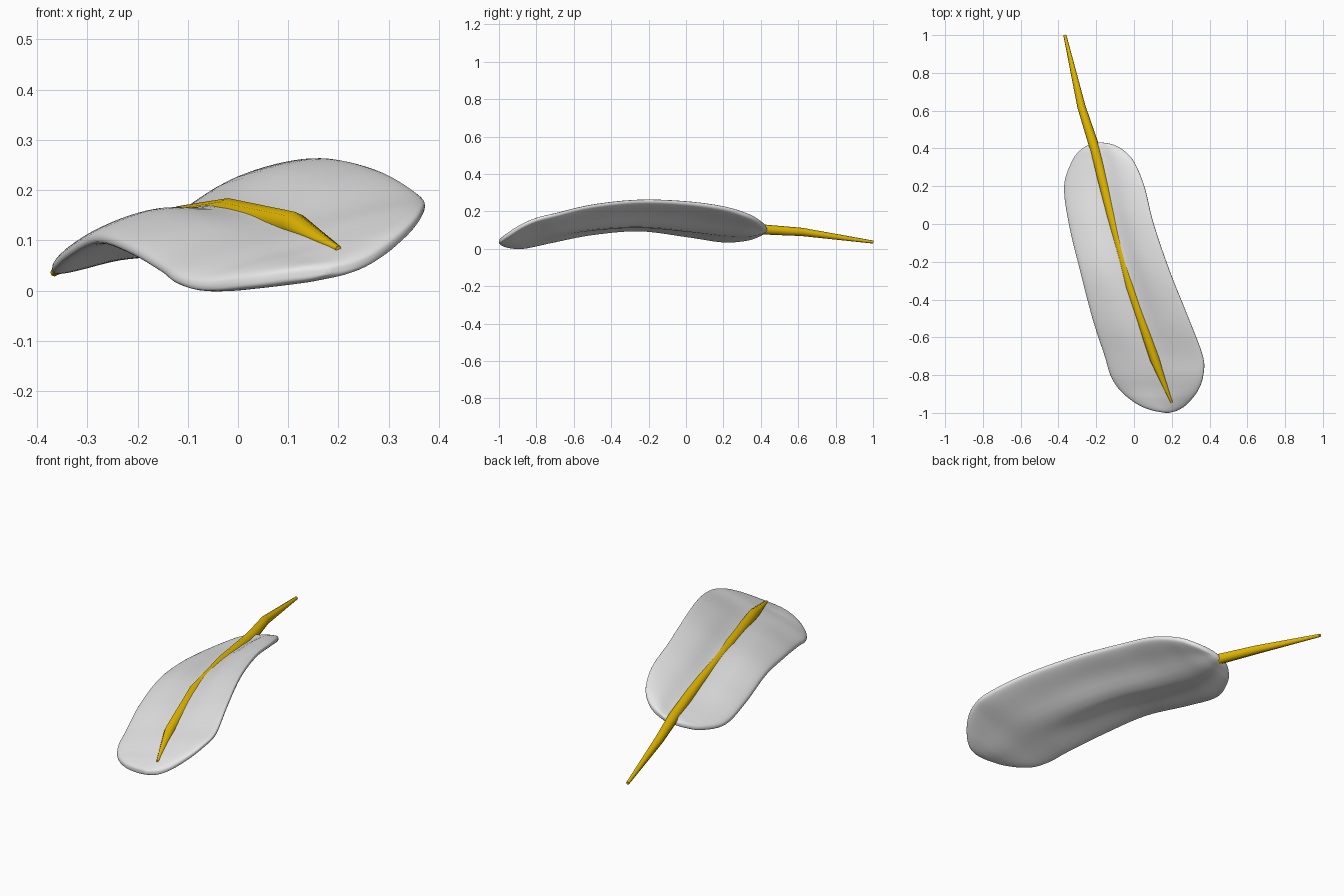
import bpy, bmesh, math
from mathutils import Vector

if "Cube" in bpy.data.objects:
    bpy.data.objects.remove(bpy.data.objects["Cube"])


def material(name, rgb):
    m = bpy.data.materials.new(name)
    m.diffuse_color = (*rgb, 1)
    m.use_nodes = True
    m.node_tree.nodes["Principled BSDF"].inputs["Base Color"].default_value = m.diffuse_color
    return m


def spline(rows, steps):
    """Catmull-Rom interpolation through rows of numbers."""
    pts = [rows[0]] + rows + [rows[-1]]
    out = []
    for i in range(1, len(pts) - 2):
        a, b, c, d = pts[i - 1:i + 3]
        for k in range(steps):
            t = k / steps
            out.append([0.5 * (2*q + (r - p)*t + (2*p - 5*q + 4*r - s)*t*t + (3*q - p - 3*r + s)*t**3)
                        for p, q, r, s in zip(a, b, c, d)])
    return out + [list(rows[-1])]


def loft(name, rings, mat, angle):
    """Skin closed rings, cap both ends."""
    bm = bmesh.new()
    loops = [[bm.verts.new(p) for p in ring] for ring in rings]
    n = len(loops[0])
    for a, b in zip(loops, loops[1:]):
        for i in range(n):
            bm.faces.new((a[i], a[(i + 1) % n], b[(i + 1) % n], b[i]))
    bm.faces.new(loops[0])
    bm.faces.new(loops[-1])
    bmesh.ops.recalc_face_normals(bm, faces=bm.faces)
    me = bpy.data.meshes.new(name)
    bm.to_mesh(me)
    bm.free()
    me.materials.append(mat)
    ob = bpy.data.objects.new(name, me)
    bpy.context.collection.objects.link(ob)
    bpy.ops.object.select_all(action='DESELECT')
    ob.select_set(True)
    bpy.context.view_layer.objects.active = ob
    bpy.ops.object.shade_smooth_by_angle(angle=math.radians(angle))
    return ob


def signed_pow(v, e):
    return math.copysign(abs(v)**e, v)


# Feather vane: y, left x, right x, left z, right z, valley depth along the shaft
stations = [
    (0.432, -0.18, -0.17, 0.103, 0.107, 0.0), (0.42, -0.235, -0.11, 0.09, 0.122, 0.004),
    (0.39, -0.285, -0.055, 0.074, 0.145, 0.01), (0.33, -0.33, 0.0, 0.054, 0.178, 0.018),
    (0.2, -0.37, 0.055, 0.043, 0.218, 0.024), (0.0, -0.345, 0.105, 0.072, 0.245, 0.032),
    (-0.25, -0.285, 0.19, 0.103, 0.253, 0.034), (-0.5, -0.22, 0.29, 0.083, 0.227, 0.024),
    (-0.7, -0.155, 0.365, 0.045, 0.18, 0.008), (-0.8, -0.125, 0.367, 0.023, 0.155, 0.006),
    (-0.88, -0.075, 0.34, 0.01, 0.12, 0.006), (-0.95, 0.01, 0.285, 0.017, 0.075, 0.003),
    (-0.985, 0.09, 0.235, 0.028, 0.05, 0.0), (-1.0, 0.165, 0.185, 0.036, 0.04, 0.0)]
rings = []
N = 56
for y, xl, xr, zl, zr, depth in spline(stations, 6):
    thin = 0.027 * min(1, (xr - xl) / 0.35)**0.5
    ring = []
    for i in range(N):
        a = 2 * math.pi * i / N
        s = signed_pow(math.cos(a), 0.8)
        f = (s + 1) / 2
        mid = zl + (zr - zl) * f - depth * math.exp(-(s / 0.34)**2)
        ring.append((xl + (xr - xl) * f, y, mid + thin * signed_pow(math.sin(a), 0.65)))
    rings.append(ring)
loft("feather_vane", rings, material("pale grey", (0.8, 0.8, 0.8)), 60)

# Quill shaft: x, y, z, radius
path = [(-0.366, 1.0, 0.036, 0.008), (-0.278, 0.62, 0.09, 0.022),
        (-0.207, 0.4, 0.104, 0.027), (-0.12, 0.05, 0.142, 0.026),
        (-0.02, -0.33, 0.158, 0.026), (0.112, -0.72, 0.131, 0.026),
        (0.2, -0.945, 0.083, 0.006)]
rings = []
for i, (x, y, z, r) in enumerate(path):
    p, q = path[max(i - 1, 0)], path[min(i + 1, len(path) - 1)]
    d = (Vector(q[:3]) - Vector(p[:3])).normalized()
    side = d.cross(Vector((0, 0, 1))).normalized()
    up = side.cross(d)
    rings.append([Vector((x, y, z)) + r * (math.cos(t) * side + math.sin(t) * up)
                  for t in (2 * math.pi * k / 8 for k in range(8))])
loft("quill_shaft", rings, material("gold", (0.8, 0.5, 0.0)), 50)
